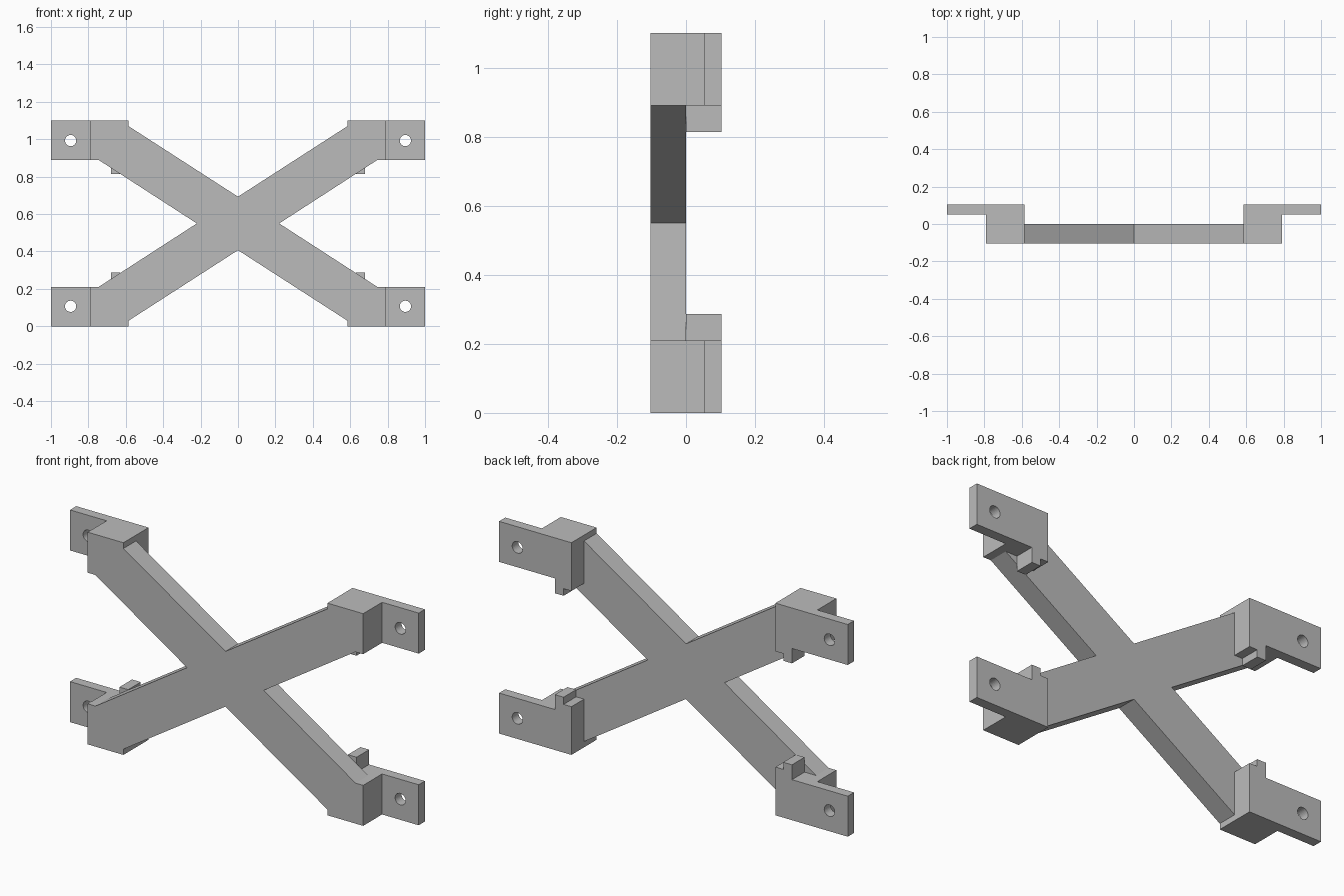
import bpy, bmesh, math

cube = bpy.data.objects.get("Cube")
if cube:
    bpy.data.objects.remove(cube, do_unlink=True)

HALF_X, HALF_Z, HALF_Y = 1.0, 0.55, 0.103
INNER, OUTER = 0.585, 0.79      # mounting block, across
FOOT = HALF_Z - 0.21            # inner height of the mounting block
TAB_Y = 0.052                   # front of the thin tabs
HOLE_X, HOLE_Z = 0.895, 0.443

grey = bpy.data.materials.new("plain grey")
grey.use_nodes = True
grey.diffuse_color = (0.5, 0.5, 0.5, 1)
grey.node_tree.nodes["Principled BSDF"].inputs["Base Color"].default_value = (0.5, 0.5, 0.5, 1)


def prism(name, outline, y0, y1):
    """Extrude an x-z outline from y0 to y1; z is measured from mid height."""
    bm = bmesh.new()
    face = bm.faces.new([bm.verts.new((x, y0, z)) for x, z in outline])
    moved = bmesh.ops.extrude_face_region(bm, geom=[face])["geom"]
    bmesh.ops.translate(bm, vec=(0, y1 - y0, 0),
                        verts=[v for v in moved if isinstance(v, bmesh.types.BMVert)])
    bmesh.ops.recalc_face_normals(bm, faces=bm.faces)
    mesh = bpy.data.meshes.new(name)
    bm.to_mesh(mesh)
    bm.free()
    mesh.materials.append(grey)
    obj = bpy.data.objects.new(name, mesh)
    obj.location.z = HALF_Z
    bpy.context.collection.objects.link(obj)
    return obj


def mirror_to_corners(obj):
    mod = obj.modifiers.new("four corners", 'MIRROR')
    mod.use_axis = (True, False, True)
    mod.use_mirror_merge = False


# Crossed arms: one quadrant outline, reflected round the centre
quarter = [(0.22, 0), (0.746, FOOT), (OUTER, FOOT), (OUTER, HALF_Z),
           (INNER, HALF_Z), (INNER, 0.52), (0, 0.143)]
upper = quarter + [(-x, z) for x, z in quarter[-2::-1]]
lower = [(x, -z) for x, z in upper[-2:0:-1]]
prism("cross_arms", upper + lower, -HALF_Y, 0)

# Block behind each arm end, with its stepped locating nub
step = [(INNER, HALF_Z), (INNER, 0.30), (0.63, 0.30), (0.63, 0.263),
        (0.68, 0.263), (0.68, FOOT)]
blocks = prism("mounting_blocks", step + [(OUTER, FOOT), (OUTER, HALF_Z)], 0, TAB_Y)
mirror_to_corners(blocks)

# Back plate of each corner, running out into the screw tab
tabs = prism("screw_tabs", step + [(HALF_X, FOOT), (HALF_X, HALF_Z)], TAB_Y, HALF_Y)

# Screw hole
circle = [(HOLE_X + 0.03 * math.cos(a), HOLE_Z + 0.03 * math.sin(a))
          for a in (math.tau * i / 32 for i in range(32))]
cutter = prism("hole_cutter", circle, 0, 0.2)
cutter.hide_render = True
cutter.hide_viewport = True
cutter.display_type = 'WIRE'
hole = tabs.modifiers.new("screw hole", 'BOOLEAN')
hole.operation = 'DIFFERENCE'
hole.solver = 'EXACT'
hole.object = cutter
mirror_to_corners(tabs)
